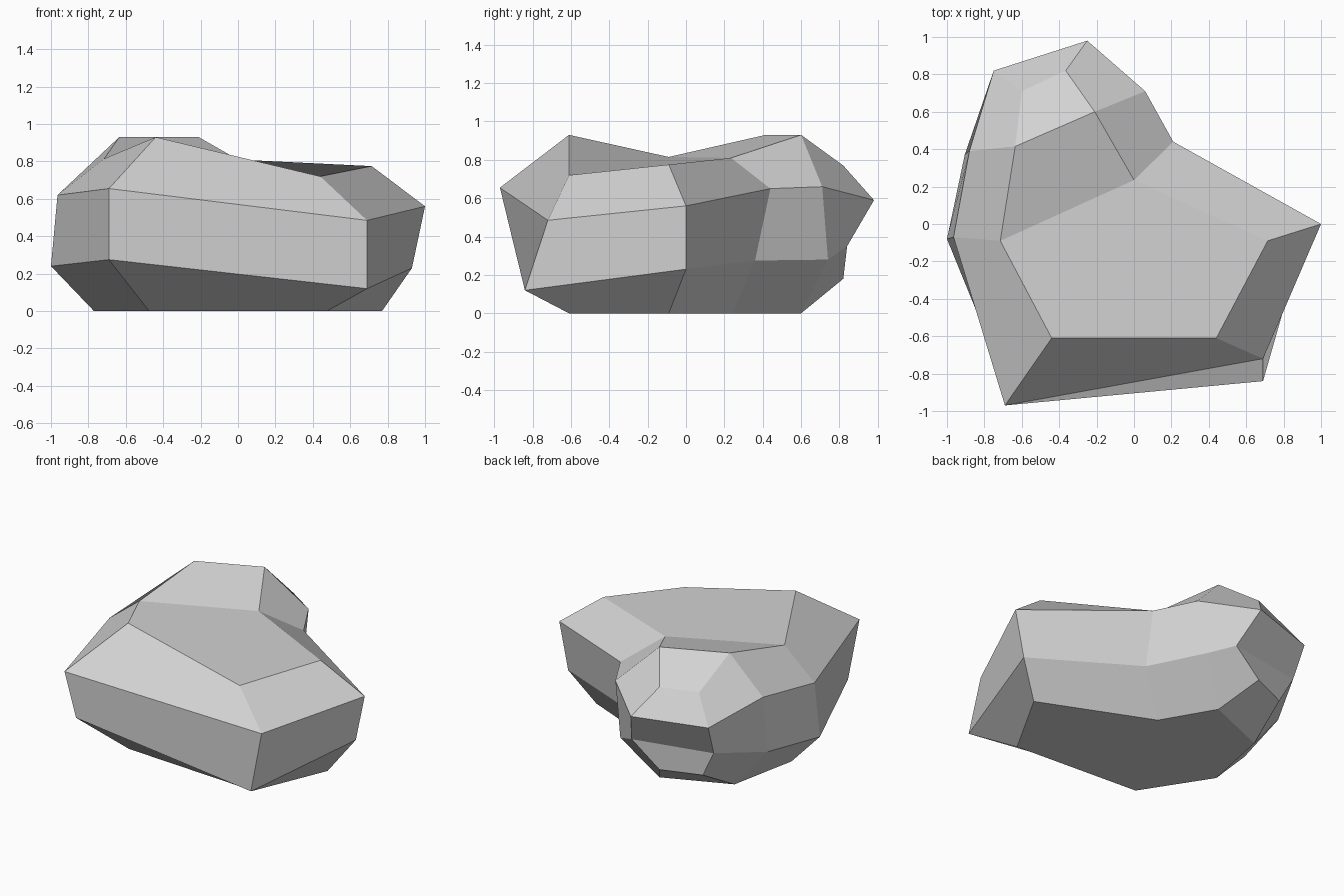
import bpy
import bmesh
from mathutils import Vector

# Remove the default cube
default_cube = bpy.data.objects.get("Cube")
if default_cube:
    bpy.data.objects.remove(default_cube, do_unlink=True)


def make_material(name, colour):
    material = bpy.data.materials.new(name)
    material.use_nodes = True
    material.diffuse_color = colour
    shader = material.node_tree.nodes["Principled BSDF"]
    shader.inputs["Base Color"].default_value = colour
    shader.inputs["Roughness"].default_value = 0.9
    return material


# Cross-sections of the boulder, each running counter-clockwise from the front corner
crown = [(-.44, -.61, .93), (.44, -.61, .72), (.715, -.09, .775),
         (0, .235, .81), (-.21, .6, .93), (-.365, .82, .77),
         (-.6, .71, .75), (-.635, .415, .93), (-.715, -.09, .815)]
shoulder = [(-.69, -.97, .655), (.69, -.72, .485), (1, 0, .56),
            (.21, .44, .65), (.06, .71, .66), (-.25, .98, .59),
            (-.75, .82, .58), (-.88, .39, .67), (-.965, -.07, .62)]
belly = [(-.69, -.84, .275), (.69, -.84, .12), (.93, 0, .23),
         (.2, .36, .275), (0, .74, .28), (-.16, .84, .35),
         (-.73, .73, .36), (-.905, .37, .28), (-1, -.08, .24)]
base = [(-.475, -.55, 0), (.475, -.61, 0), (.77, -.09, 0),
        (0, .24, 0), (-.21, .6, 0), (-.365, .82, .18),
        (-.63, .71, .17), (-.67, .41, 0), (-.77, -.09, 0)]


def build_rock(name, sections, material):
    """Join the sections with side facets, then close the crown and the base."""
    bm = bmesh.new()
    rings = [[bm.verts.new(Vector(point)) for point in section] for section in sections]
    count = len(rings[0])

    # Side facets, all folding along the same diagonal
    for lower, upper in zip(rings, rings[1:]):
        for i in range(count):
            j = (i + 1) % count
            bm.faces.new((lower[j], upper[j], upper[i], lower[i]))

    # Caps: broad main slab, saddle and rear hump
    for ring in (rings[0], rings[-1]):
        a, b, c, d, e, f, g, h, k = ring
        for corners in ((a, b, c, d, k), (k, d, e, h), (h, e, f, g)):
            bm.faces.new(corners)

    bmesh.ops.recalc_face_normals(bm, faces=bm.faces)
    mesh = bpy.data.meshes.new(name)
    bm.to_mesh(mesh)
    bm.free()
    mesh.materials.append(material)
    rock = bpy.data.objects.new(name, mesh)
    bpy.context.collection.objects.link(rock)
    return rock


stone_grey = make_material("stone grey", (.65, .65, .65, 1))
build_rock("boulder", (base, belly, shoulder, crown), stone_grey)
